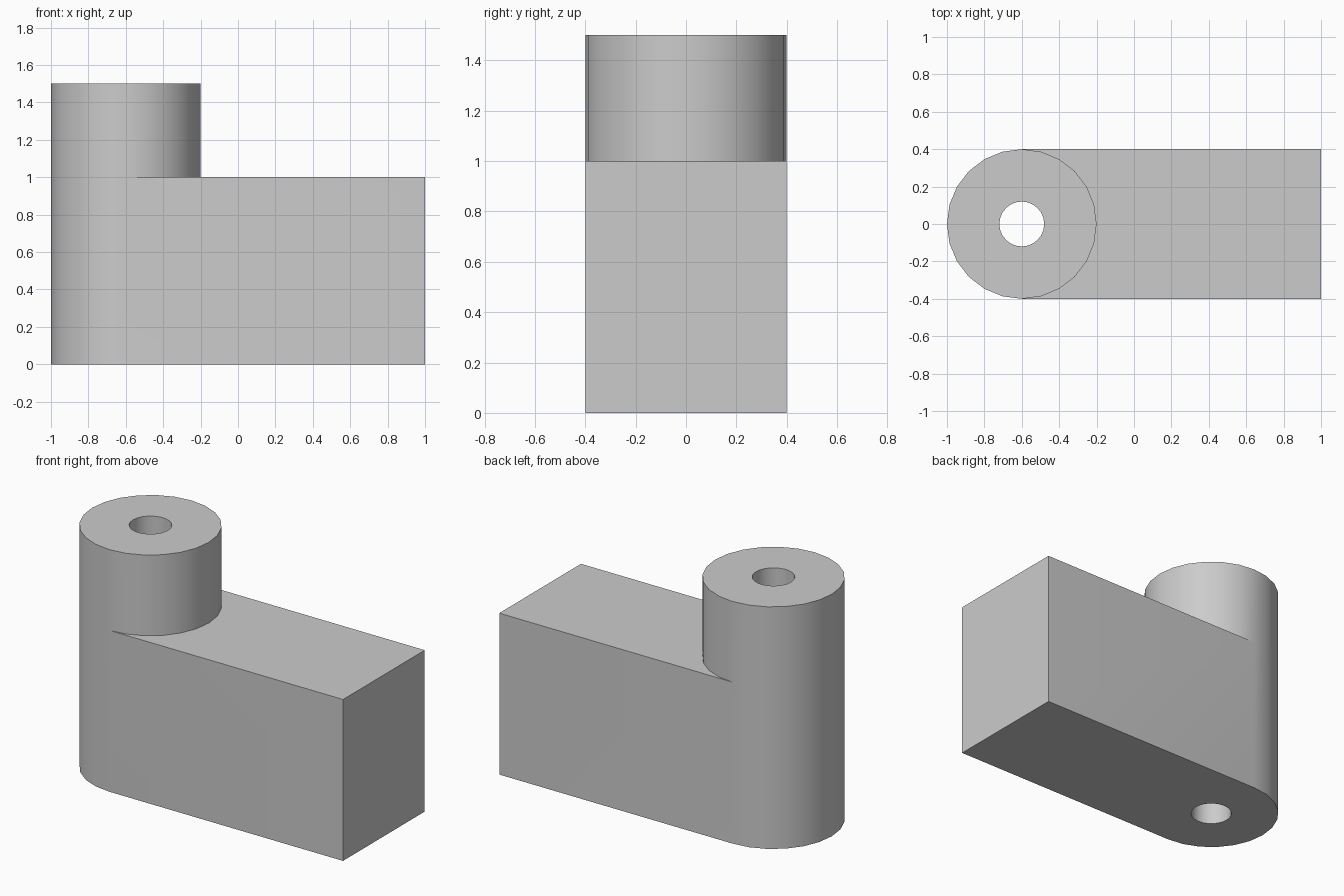
import bpy, bmesh
from math import cos, sin, tau

cube = bpy.data.objects.get("Cube")
if cube:
    bpy.data.objects.remove(cube, do_unlink=True)

SIDES = 24
HALF = SIDES // 2
CENTRE_X, OUTER, BORE = -0.6, 0.4, 0.12
STEP, TOP, END = 1.0, 1.5, 1.0

grey = bpy.data.materials.new("plain grey")
colour = (0.6, 0.6, 0.6, 1)
grey.diffuse_color = colour
grey.use_nodes = True
grey.node_tree.nodes["Principled BSDF"].inputs["Base Color"].default_value = colour

bm = bmesh.new()


def ring(radius, z):
    """Circle of points starting at the +y side, running round the rounded end."""
    angles = [tau * (i / SIDES + 0.25) for i in range(SIDES)]
    return [bm.verts.new((CENTRE_X + radius * cos(a), radius * sin(a), z)) for a in angles]


def bridge(a, b, count=SIDES):
    for i in range(count):
        j = (i + 1) % SIDES
        bm.faces.new((a[i], a[j], b[j], b[i]))


def front_half(r):
    return r[HALF:] + r[:1]


# Rings of the post and its bore
base = ring(OUTER, 0)[:]
step, top = ring(OUTER, STEP), ring(OUTER, TOP)
bore_base, bore_top = ring(BORE, 0), ring(BORE, TOP)
for v in base[HALF + 1:]:
    bm.verts.remove(v)

# Rounded end, post, top annulus and bore wall
bridge(base, step, HALF)
bridge(step, top)
bridge(top, bore_top)
bridge(bore_top, bore_base)

# Block: sides, square end and upper face around the post
low = [bm.verts.new((END, y, 0)) for y in (-OUTER, OUTER)]
high = [bm.verts.new((END, y, STEP)) for y in (-OUTER, OUTER)]
bm.faces.new((base[HALF], low[0], high[0], step[HALF]))
bm.faces.new((low[0], low[1], high[1], high[0]))
bm.faces.new((low[1], base[0], step[0], high[1]))
bm.faces.new(front_half(step) + [high[1], high[0]])

# Underside around the bore
bridge(base, bore_base, HALF)
bm.faces.new(front_half(bore_base) + [base[0], low[1], low[0], base[HALF]])

bmesh.ops.recalc_face_normals(bm, faces=bm.faces)
mesh = bpy.data.meshes.new("bracket_body")
bm.to_mesh(mesh)
bm.free()
mesh.materials.append(grey)

body = bpy.data.objects.new("bracket_body", mesh)
bpy.context.collection.objects.link(body)
bpy.ops.object.select_all(action="DESELECT")
body.select_set(True)
bpy.context.view_layer.objects.active = body
bpy.ops.object.shade_smooth_by_angle(angle=tau / 12)
